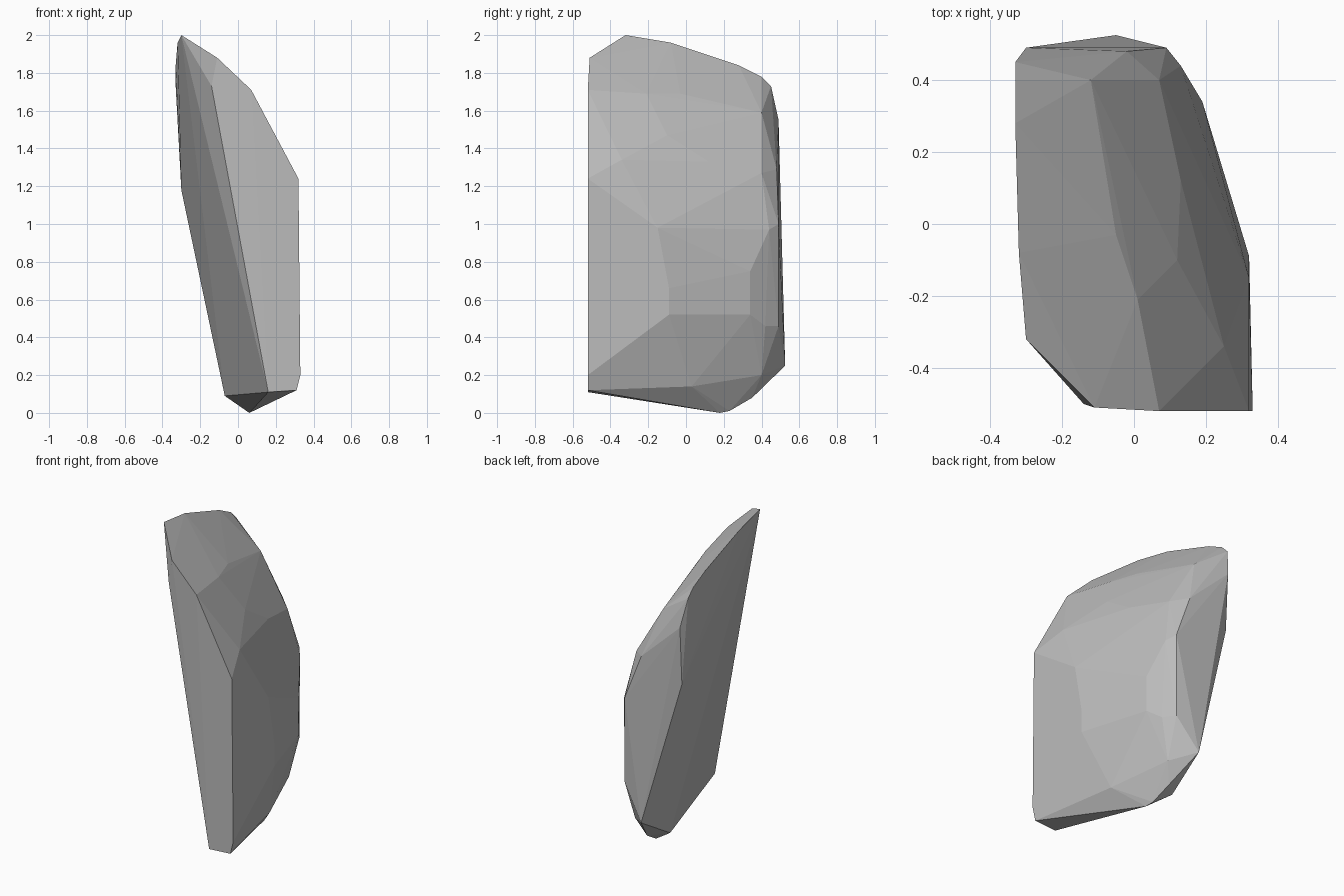
import bpy
import bmesh

# Remove the default cube only
default_cube = bpy.data.objects.get("Cube")
if default_cube:
    bpy.data.objects.remove(default_cube, do_unlink=True)

# Corner lines of the chipped stone, in hundredths of a unit
chip_lines = {
    # Flat split face at the front
    "front_face": [(16, -52, 11), (31, -52, 12), (33, -52, 20), (32, -52, 124),
                   (7, -52, 171), (-11, -51, 188), (-14, -50, 173)],
    # Thin crest running along the top
    "crest": [(-30, -32, 200), (-32, -8, 196), (-33, 28, 184),
              (-33, 40, 178), (-33, 45, 173)],
    # Facet lines stepping down the rounded side
    "upper_ridge": [(1, -21, 169), (-5, -3, 169), (-12, 40, 159)],
    "middle_ridge": [(25, -34, 134), (12, -10, 147), (13, 12, 133), (7, 40, 127)],
    "side_ridge": [(32, -15, 98), (32, -9, 66), (32, -9, 52),
                   (19, 34, 75), (19, 34, 52), (13, 44, 97)],
    "lower_ridge": [(20, 3, 14), (14, 42, 46), (8, 40, 20)],
    # Narrow facet at the back
    "back_face": [(-30, 49, 155), (-30, 47, 118), (-2, 48, 129),
                  (9, 49, 100), (9, 49, 46), (-5, 52.5, 25)],
    # Blunt point at the foot
    "foot": [(6, 18, 0), (5, 23, 1), (3, 35, 8), (-7, 26, 9)],
}


def make_material(name, colour):
    """Create one plain matte colour."""
    material = bpy.data.materials.new(name)
    material.use_nodes = True
    material.diffuse_color = colour
    shader = next(node for node in material.node_tree.nodes
                  if node.type == "BSDF_PRINCIPLED")
    shader.inputs["Base Color"].default_value = colour
    shader.inputs["Roughness"].default_value = 0.9
    return material


def make_stone(name, lines, material):
    """Wrap a faceted shell around the corner lines."""
    bm = bmesh.new()
    for line in lines.values():
        for corner in line:
            bm.verts.new([value / 100 for value in corner])
    hull = bmesh.ops.convex_hull(bm, input=bm.verts[:])

    # Drop any corner that lies inside the shell
    loose = [vert for vert in bm.verts if not vert.link_faces]
    bmesh.ops.delete(bm, geom=loose, context="VERTS")

    # Merge nearly flat triangles into broad facets
    bmesh.ops.dissolve_limit(bm, angle_limit=0.02,
                             verts=bm.verts[:], edges=bm.edges[:])
    bmesh.ops.recalc_face_normals(bm, faces=bm.faces[:])

    mesh = bpy.data.meshes.new(name)
    bm.to_mesh(mesh)
    bm.free()
    mesh.materials.append(material)
    stone = bpy.data.objects.new(name, mesh)
    bpy.context.collection.objects.link(stone)
    return stone


stone_grey = make_material("stone_grey", (0.5, 0.5, 0.5, 1))
make_stone("chipped_stone", chip_lines, stone_grey)
